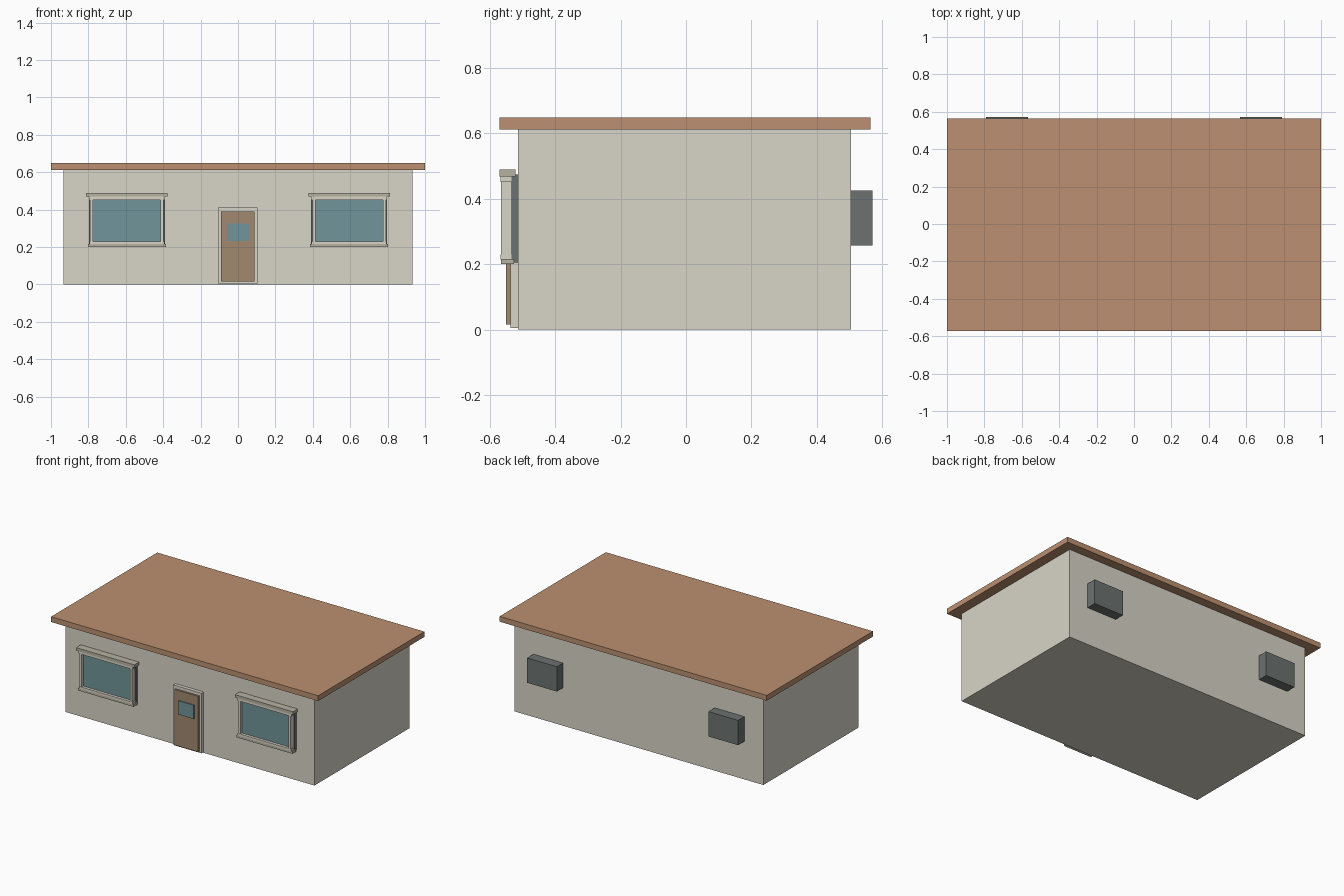
import bpy

if "Cube" in bpy.data.objects:
    bpy.data.objects.remove(bpy.data.objects["Cube"])


def material(name, rgb):
    m = bpy.data.materials.new(name)
    m.diffuse_color = (*rgb, 1)
    m.use_nodes = True
    m.node_tree.nodes["Principled BSDF"].inputs["Base Color"].default_value = m.diffuse_color
    return m


PLASTER = material("plaster", (0.69, 0.66, 0.57))
TILE = material("terracotta", (0.50, 0.28, 0.165))
TRIM = material("trim", (0.69, 0.66, 0.57))
STONE = material("stone", (0.47, 0.45, 0.36))
GLASS = material("glass", (0.165, 0.30, 0.32))
METAL = material("dark_metal", (0.15, 0.17, 0.165))
WOOD = material("wood", (0.36, 0.25, 0.16))


def box(name, x, y, z, mat):
    """Box from (min, max) ranges on each axis."""
    bpy.ops.mesh.primitive_cube_add(size=1, location=[(a + b) / 2 for a, b in (x, y, z)])
    ob = bpy.context.object
    ob.name = name
    ob.scale = [b - a for a, b in (x, y, z)]
    bpy.ops.object.transform_apply(location=False, rotation=False, scale=True)
    ob.data.materials.append(mat)
    return ob


# House body and flat roof
box("walls", (-0.932, 0.932), (-0.514, 0.504), (0, 0.612), PLASTER)
box("roof", (-1, 1), (-0.571, 0.565), (0.612, 0.648), TILE)


def window(side, cx):
    def part(name, half, y, z, mat):
        box(f"{side}_window_{name}", (cx - half, cx + half), y, z, mat)

    # Dark casing against the wall, with the pane in front
    part("casing", 0.203, (-0.533, -0.51), (0.206, 0.475), METAL)
    part("pane", 0.183, (-0.548, -0.53), (0.225, 0.455), GLASS)
    # Frame bars
    for label, s in (("left", -1), ("right", 1)):
        edges = sorted((cx + s * 0.18, cx + s * 0.197))
        box(f"{side}_window_{label}_jamb", edges, (-0.566, -0.532), (0.215, 0.468), TRIM)
    part("top_rail", 0.203, (-0.568, -0.528), (0.452, 0.47), TRIM)
    part("bottom_rail", 0.2, (-0.567, -0.53), (0.215, 0.23), TRIM)
    # Projecting lintel and sill
    part("lintel", 0.218, (-0.571, -0.521), (0.469, 0.489), STONE)
    part("sill", 0.209, (-0.566, -0.526), (0.2, 0.216), STONE)


# Windows at the front, grey cabinets on the back wall
for side, s in (("left", -1), ("right", 1)):
    window(side, s * 0.594)
    box(f"{side}_back_cabinet", sorted((s * 0.567, s * 0.79)), (0.5, 0.571), (0.257, 0.425), METAL)

# Door surround, leaf and small pane
box("door_left_post", (-0.108, -0.09), (-0.537, -0.51), (0.005, 0.412), TRIM)
box("door_right_post", (0.085, 0.103), (-0.537, -0.51), (0.005, 0.412), TRIM)
box("door_header", (-0.09, 0.085), (-0.537, -0.51), (0.39, 0.412), TRIM)
box("door_threshold", (-0.09, 0.085), (-0.537, -0.51), (0.005, 0.016), TRIM)
box("door_leaf", (-0.092, 0.087), (-0.55, -0.512), (0.015, 0.391), WOOD)
box("door_pane", (-0.06, 0.058), (-0.557, -0.545), (0.233, 0.326), GLASS)
